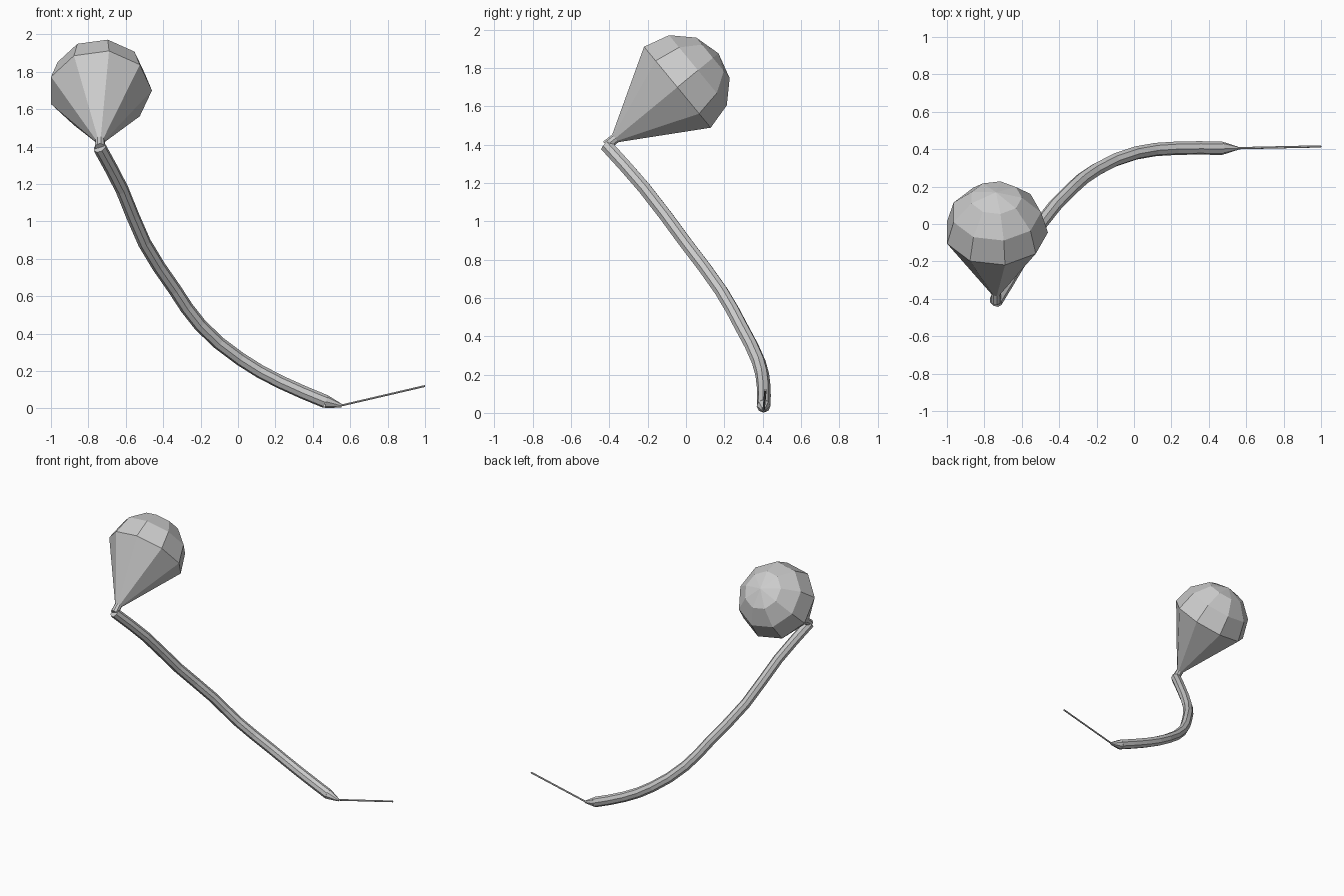
import bpy, bmesh
from math import sin, cos, radians, tau
from mathutils import Vector

if "Cube" in bpy.data.objects:
    bpy.data.objects.remove(bpy.data.objects["Cube"])


def tube(name, points, radius, kind='POLY', taper=None, bevel_res=2):
    """Capped round tube along a path, converted to a flat-shaded mesh."""
    cu = bpy.data.curves.new(name, 'CURVE')
    cu.dimensions = '3D'
    cu.bevel_depth = radius
    cu.bevel_resolution = bevel_res
    cu.use_fill_caps = True
    cu.resolution_u = 2
    sp = cu.splines.new(kind)
    pts = sp.bezier_points if kind == 'BEZIER' else sp.points
    pts.add(len(points) - 1)
    for i, (p, co) in enumerate(zip(pts, points)):
        if kind == 'BEZIER':
            p.co = co
            p.handle_left_type = p.handle_right_type = 'AUTO'
        else:
            p.co = (*co, 1)
        p.radius = taper[i] if taper else 1
    sp.use_smooth = False
    ob = bpy.data.objects.new(name, cu)
    bpy.context.collection.objects.link(ob)
    bpy.ops.object.select_all(action='DESELECT')
    ob.select_set(True)
    bpy.context.view_layer.objects.active = ob
    bpy.ops.object.convert(target='MESH')
    return ob


# Curved stem
tube("stem", [(-.74, -.415, 1.395), (-.62, -.215, 1.17), (-.50, .0, .885),
              (-.337, .185, .634), (-.203, .29, .447), (.011, .38, .265),
              (.225, .405, .142), (.47, .405, .036)], .036, 'BEZIER')

# Tapered end and thin needle
tube("stem_tip", [(.47, .405, .036), (.555, .405, .014)], .036, taper=[1, .25])
tube("needle", [(.54, .405, .013), (1.0, .415, .12)], .006, bevel_res=1)

# Bulb: short neck, cone and half dome, nine sides around a slanted axis
start, centre = Vector((-.738, -.415, 1.395)), Vector((-.738, -.045, 1.70))
axis = (centre - start).normalized()
side = Vector((1, 0, 0))
up = side.cross(axis)
if up.z < 0:
    up = -up
length, R, N = (centre - start).length, .278, 9
profile = [(0, .028), (.06, .026), (length, R)]
profile += [(length + R * cos(radians(a)), R * sin(radians(a))) for a in (60, 30)]

bm = bmesh.new()
rings = [[bm.verts.new(start + axis * d + side * (r * cos(tau * i / N)) + up * (r * sin(tau * i / N)))
          for i in range(N)] for d, r in profile]
for a, b in zip(rings, rings[1:]):
    for i in range(N):
        j = (i + 1) % N
        bm.faces.new((a[i], a[j], b[j], b[i]))
bm.faces.new(rings[0])
pole = bm.verts.new(centre + axis * R)
for i in range(N):
    bm.faces.new((rings[-1][i], rings[-1][(i + 1) % N], pole))
bmesh.ops.recalc_face_normals(bm, faces=bm.faces)
me = bpy.data.meshes.new("bulb")
bm.to_mesh(me)
bm.free()
bpy.context.collection.objects.link(bpy.data.objects.new("bulb", me))
